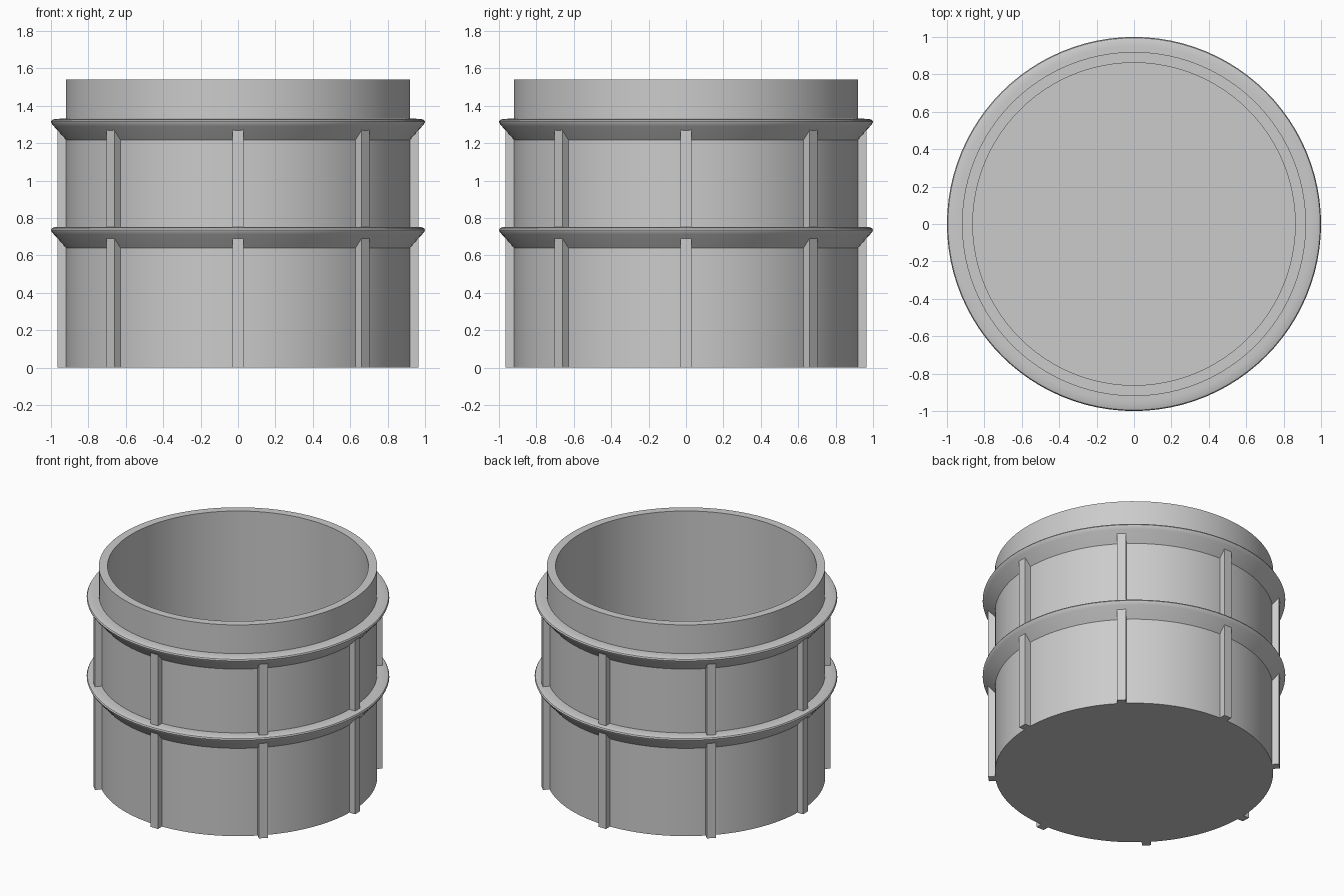
import bpy, bmesh, math
from mathutils import Matrix, Vector

cube = bpy.data.objects.get("Cube")
if cube:
    bpy.data.objects.remove(cube, do_unlink=True)

grey = bpy.data.materials.new("plain grey")
grey.use_nodes = True
grey.diffuse_color = (0.6, 0.6, 0.6, 1)
grey.node_tree.nodes["Principled BSDF"].inputs["Base Color"].default_value = (0.6, 0.6, 0.6, 1)

SEGMENTS = 96
WALL = 0.92


def add_object(name, bm, smooth=True):
    bmesh.ops.recalc_face_normals(bm, faces=bm.faces)
    mesh = bpy.data.meshes.new(name)
    bm.to_mesh(mesh)
    bm.free()
    mesh.materials.append(grey)
    obj = bpy.data.objects.new(name, mesh)
    bpy.context.collection.objects.link(obj)
    if smooth:
        bpy.ops.object.select_all(action='DESELECT')
        obj.select_set(True)
        bpy.context.view_layer.objects.active = obj
        bpy.ops.object.shade_smooth_by_angle(angle=math.radians(35))
    return obj


def lathe(name, profile, closed):
    """Spin an (r, z) profile around the z axis; open ends are capped."""
    bm = bmesh.new()
    loops = []
    for r, z in profile:
        loops.append([bm.verts.new((r * math.cos(a), r * math.sin(a), z))
                      for a in (math.tau * i / SEGMENTS for i in range(SEGMENTS))])
    pairs = list(zip(loops, loops[1:]))
    if closed:
        pairs.append((loops[-1], loops[0]))
    else:
        bm.faces.new(loops[0])
        bm.faces.new(loops[-1])
    for low, high in pairs:
        for i in range(SEGMENTS):
            j = (i + 1) % SEGMENTS
            bm.faces.new((low[i], low[j], high[j], high[i]))
    return add_object(name, bm)


# Hollow open-topped drum with a solid floor
lathe("drum_shell", [(WALL, 0), (WALL, 1.54), (0.862, 1.54), (0.862, 0.06)], False)

# Flared hoops: sloping underside, rounded lip, flat top
hoop = [(0.9, 0), (WALL, 0), (0.985, 0.073), (0.997, 0.088), (1.0, 0.097),
        (0.995, 0.106), (0.98, 0.111), (0.95, 0.113), (0.9, 0.113)]
for name, base in (("lower_hoop", 0.64), ("upper_hoop", 1.218)):
    lathe(name, [(r, base + z) for r, z in hoop], True)

# Eight vertical ribs in each tier, tucked into the hoops
for tier, bottom, top in (("lower", 0, 0.7), ("upper", 0.72, 1.28)):
    bm = bmesh.new()
    for i in range(8):
        place = (Matrix.Rotation(i * math.tau / 8, 4, 'Z')
                 @ Matrix.Translation((0.935, 0, (bottom + top) / 2))
                 @ Matrix.Diagonal(Vector((0.06, 0.06, top - bottom, 1))))
        bmesh.ops.create_cube(bm, size=1, matrix=place)
    add_object(tier + "_ribs", bm, smooth=False)
